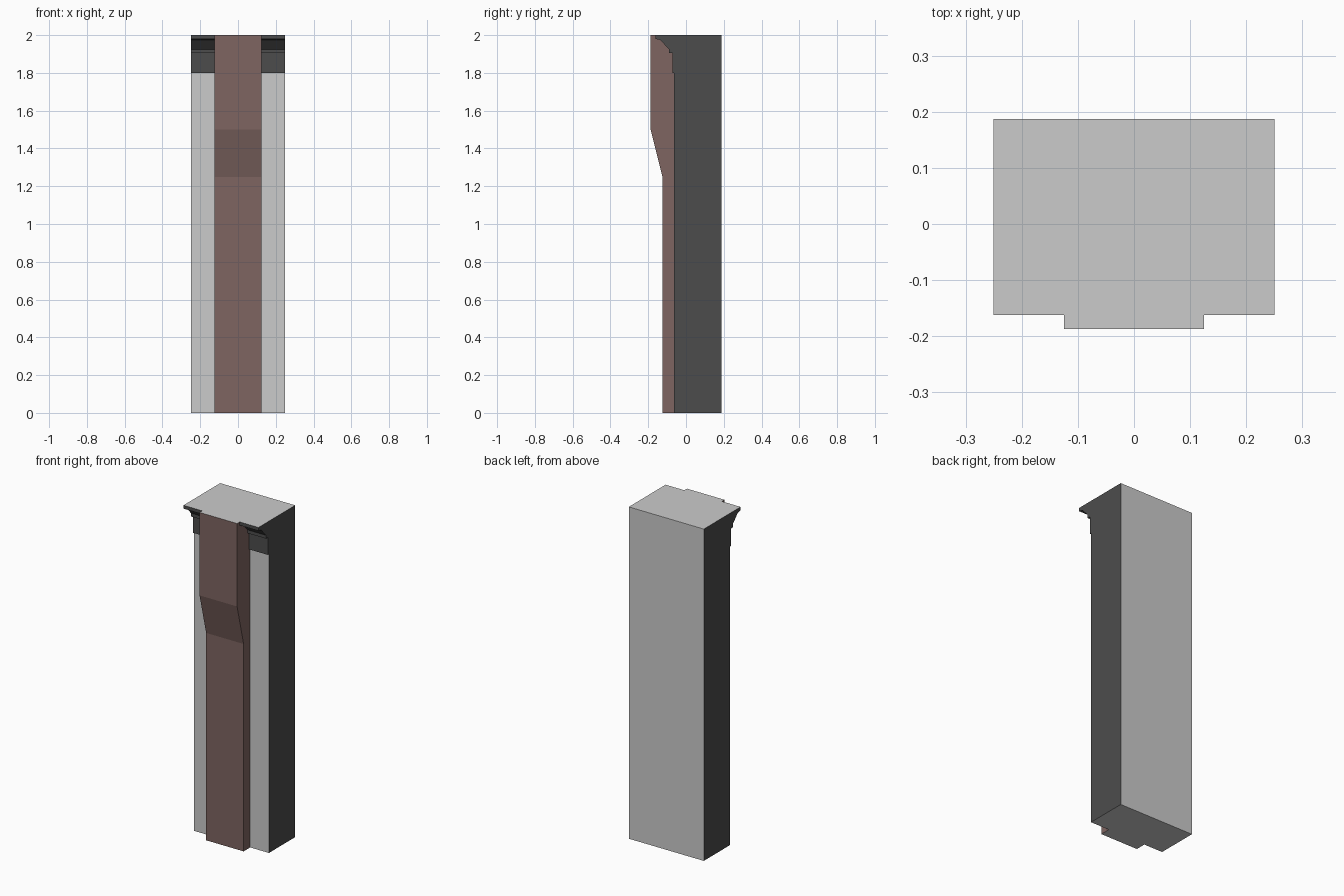
import bpy, bmesh

if "Cube" in bpy.data.objects:
    bpy.data.objects.remove(bpy.data.objects["Cube"])


def material(name, rgb):
    m = bpy.data.materials.new(name)
    m.diffuse_color = (*rgb, 1)
    m.use_nodes = True
    m.node_tree.nodes["Principled BSDF"].inputs["Base Color"].default_value = m.diffuse_color
    return m


plain = material("plain_grey", (0.8, 0.8, 0.8))
dark = material("dark_grey", (0.073, 0.073, 0.073))
brown = material("brown", (0.21, 0.13, 0.12))


def extrude_profile(name, profile, x0, x1, mat, is_coloured):
    """Sweep a (y, z) profile along x; colour faces chosen by their normal."""
    bm = bmesh.new()
    face = bm.faces.new([bm.verts.new((x0, y, z)) for y, z in profile])
    new = bmesh.ops.extrude_face_region(bm, geom=[face])["geom"]
    verts = [v for v in new if isinstance(v, bmesh.types.BMVert)]
    bmesh.ops.translate(bm, verts=verts, vec=(x1 - x0, 0, 0))
    bmesh.ops.recalc_face_normals(bm, faces=bm.faces)
    bm.normal_update()
    for f in bm.faces:
        f.material_index = int(is_coloured(f))
    me = bpy.data.meshes.new(name)
    bm.to_mesh(me)
    bm.free()
    me.materials.append(plain)
    me.materials.append(mat)
    ob = bpy.data.objects.new(name, me)
    bpy.context.collection.objects.link(ob)
    return ob


def not_cap(f):
    # Flat top at z = 2 and flat base at z = 0 stay plain
    z = f.calc_center_median().z
    return 0.001 < z < 1.999


WALL = -0.0625

# Wall block: plain front and back, dark sides
extrude_profile("wall_block",
                [(WALL, 0), (0.1875, 0), (0.1875, 2), (WALL, 2)],
                -0.25, 0.25, dark, lambda f: abs(f.normal.x) > 0.5)

# Central pilaster that thickens towards the top
extrude_profile("pilaster",
                [(WALL, 0), (WALL, 2), (-0.1875, 2), (-0.1875, 1.5),
                 (-0.125, 1.25), (-0.125, 0)],
                -0.125, 0.125, brown, not_cap)

# Stepped cornice on each side of the pilaster
cornice = [(WALL, 1.80), (-0.072, 1.80), (-0.072, 1.905), (-0.09, 1.905),
           (-0.09, 1.925), (-0.137, 1.975), (-0.1625, 1.98),
           (-0.1625, 2), (WALL, 2)]
for side, x0, x1 in (("left", -0.25, -0.125), ("right", 0.125, 0.25)):
    extrude_profile("cornice_" + side, cornice, x0, x1, dark, not_cap)
